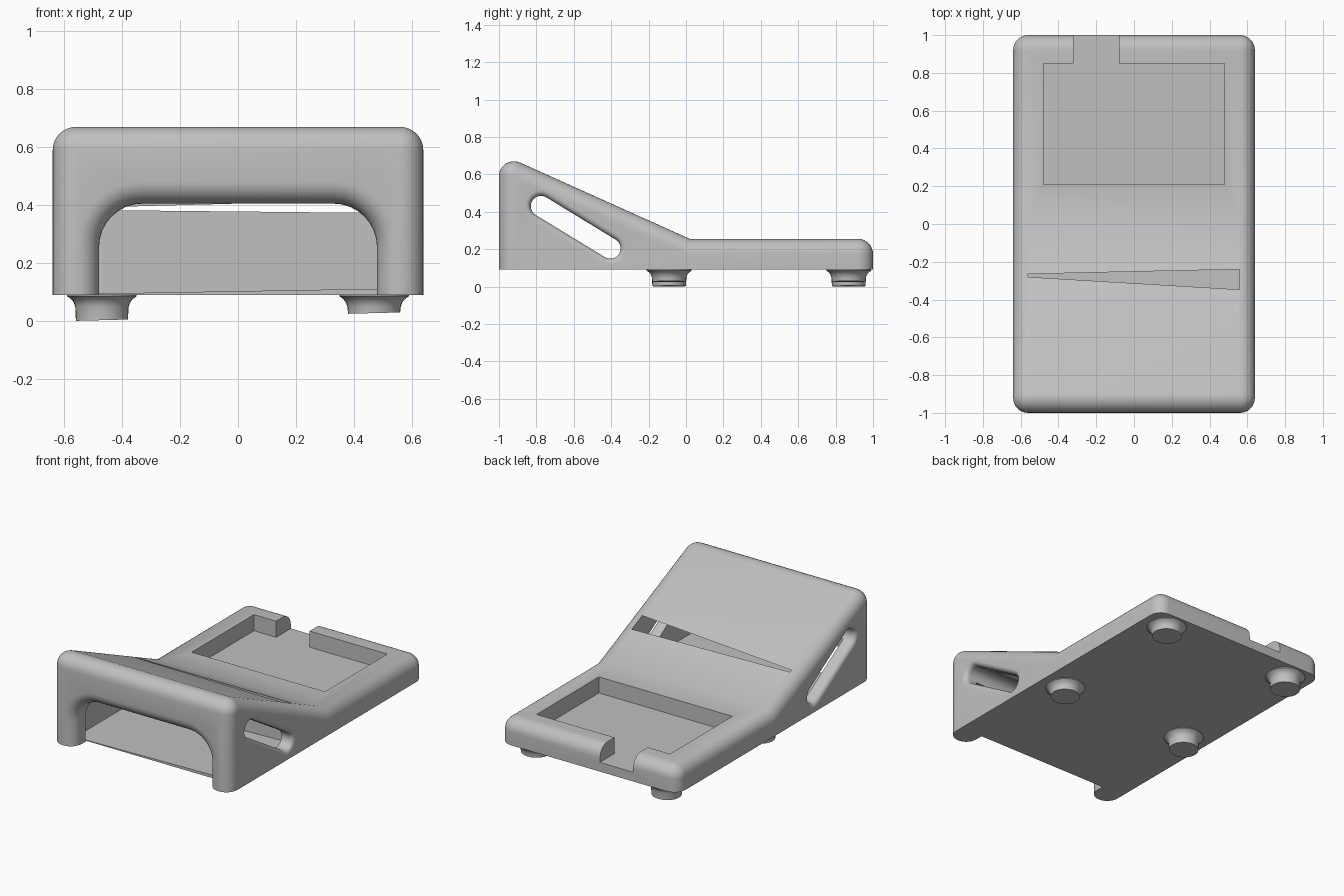
import bpy, bmesh
from math import sin, cos, pi, radians, atan

if "Cube" in bpy.data.objects:
    bpy.data.objects.remove(bpy.data.objects["Cube"], do_unlink=True)

grey = bpy.data.materials.new("plain_grey")
grey.use_nodes = True
colour = (0.53, 0.53, 0.53, 1)
grey.diffuse_color = colour
grey.node_tree.nodes["Principled BSDF"].inputs["Base Color"].default_value = colour

R = 0.08          # main edge radius
BASE = 0.09       # underside of the body
STEPS = 8


def arc(u, v, r, start, end, n=STEPS):
    """Points on an arc, angles in degrees."""
    angles = [radians(start + (end - start) * i / n) for i in range(n + 1)]
    return [(u + r * cos(a), v + r * sin(a)) for a in angles]


def loft(name, rings):
    """Skin a series of equal-length rings and cap both ends."""
    bm = bmesh.new()
    rows = [[bm.verts.new(p) for p in ring] for ring in rings]
    n = len(rows[0])
    for a, b in zip(rows, rows[1:]):
        for i in range(n):
            j = (i + 1) % n
            bm.faces.new((a[i], a[j], b[j], b[i]))
    bm.faces.new(rows[0])
    bm.faces.new(rows[-1])
    bmesh.ops.remove_doubles(bm, verts=bm.verts, dist=1e-5)
    bmesh.ops.recalc_face_normals(bm, faces=bm.faces)
    mesh = bpy.data.meshes.new(name)
    bm.to_mesh(mesh)
    bm.free()
    mesh.materials.append(grey)
    obj = bpy.data.objects.new(name, mesh)
    bpy.context.collection.objects.link(obj)
    return obj


def cut(target, cutter):
    """Subtract the cutter and discard it."""
    mod = target.modifiers.new("cut", 'BOOLEAN')
    mod.operation, mod.solver, mod.object = 'DIFFERENCE', 'EXACT', cutter
    graph = bpy.context.evaluated_depsgraph_get()
    target_mesh = bpy.data.meshes.new_from_object(target.evaluated_get(graph))
    target.modifiers.clear()
    target.data = target_mesh
    bpy.data.objects.remove(cutter, do_unlink=True)


def smooth(obj):
    bpy.ops.object.select_all(action='DESELECT')
    obj.select_set(True)
    bpy.context.view_layer.objects.active = obj
    bpy.ops.object.shade_smooth_by_angle(angle=radians(30))


# Body: side profile, inset towards each side to round every upper edge
def side_profile(x, d):
    tilt = 24.2
    pts = [(-0.92 - d, BASE)]
    pts += arc(-0.92, 0.59, d, 180, 90 - tilt)
    pts += [(0.003 + 0.215 * d, 0.175 + d)]
    pts += arc(0.92, 0.175, d, 90, 0)
    pts += [(0.92 + d, BASE)]
    return [(x, y, z) for y, z in pts]


quarter = [pi / 2 * i / STEPS for i in range(STEPS + 1)]
right = [(-0.56 - R * sin(a), R * cos(a)) for a in reversed(quarter)]
left = [(0.56 + R * sin(a), R * cos(a)) for a in quarter]
body = loft("body", [side_profile(x, d) for x, d in right + left])


# Front arch with a rounded mouth
def arch(y, e):
    w, top, r = 0.48 + e, 0.405 + e, 0.15 + e
    pts = [(-w, -0.2)] + arc(r - w, top - r, r, 180, 90)
    pts += arc(w - r, top - r, r, 90, 0) + [(w, -0.2)]
    return [(x, y, z) for x, z in pts]


mouth = 0.078
rings = [arch(-1.1, mouth)]
rings += [arch(-1 + mouth - mouth * sin(a), mouth * (1 - cos(a))) for a in reversed(quarter)]
rings += [arch(-0.87, 0)]
cut(body, loft("arch_cutter", rings))


# Slightly tilted inner cavity, breaking through the slope as a tapered slit
def cavity(x, back, floor, ceiling):
    return [(x, -0.88, floor), (x, back, floor), (x, back, ceiling), (x, -0.88, ceiling)]


cut(body, loft("cavity_cutter", [cavity(-0.562, -0.265, 0.093, 0.39),
                                 cavity(0.558, -0.24, 0.112, 0.42)]))


# Slanted side slots with rounded rims
def slot(x, e):
    r = 0.055 + e
    slant = 31.4
    pts = arc(-0.775, 0.43, r, 90 - slant, 270 - slant, 16)
    pts += arc(-0.405, 0.204, r, -90 - slant, 90 - slant, 16)
    return [(x, y, z) for y, z in pts]


rim = 0.03
flare = [(0.7, rim)] + [(0.64 - rim + rim * sin(a), rim * (1 - cos(a))) for a in reversed(quarter)]
rings = [slot(-x, e) for x, e in flare] + [slot(x, e) for x, e in reversed(flare)]
cut(body, loft("slot_cutter", rings))

# Rear tray recess with a notch through the back rim
tray = [(-0.48, 0.21), (0.48, 0.21), (0.48, 0.85), (-0.08, 0.85),
        (-0.08, 1.1), (-0.32, 1.1), (-0.32, 0.85), (-0.48, 0.85)]
cut(body, loft("tray_cutter", [[(x, y, z) for x, y in tray] for z in (0.15, 0.4)]))
smooth(body)

# Flared feet, trimmed to a slightly slanted ground plane
for side, cx in (("right", -0.47), ("left", 0.47)):
    for end, cy in (("front", -0.09), ("back", 0.87)):
        rings = []
        for r, z in ((0.12, 0.1), (0.12, 0.085), (0.106, 0.075),
                     (0.097, 0.063), (0.092, 0.048), (0.09, None)):
            circle = arc(cx, cy, r, 0, 360, 32)[:-1]
            rings.append([(x, y, 0.026 * (x + 0.56) if z is None else z) for x, y in circle])
        smooth(loft(f"{end}_{side}_foot", rings))
